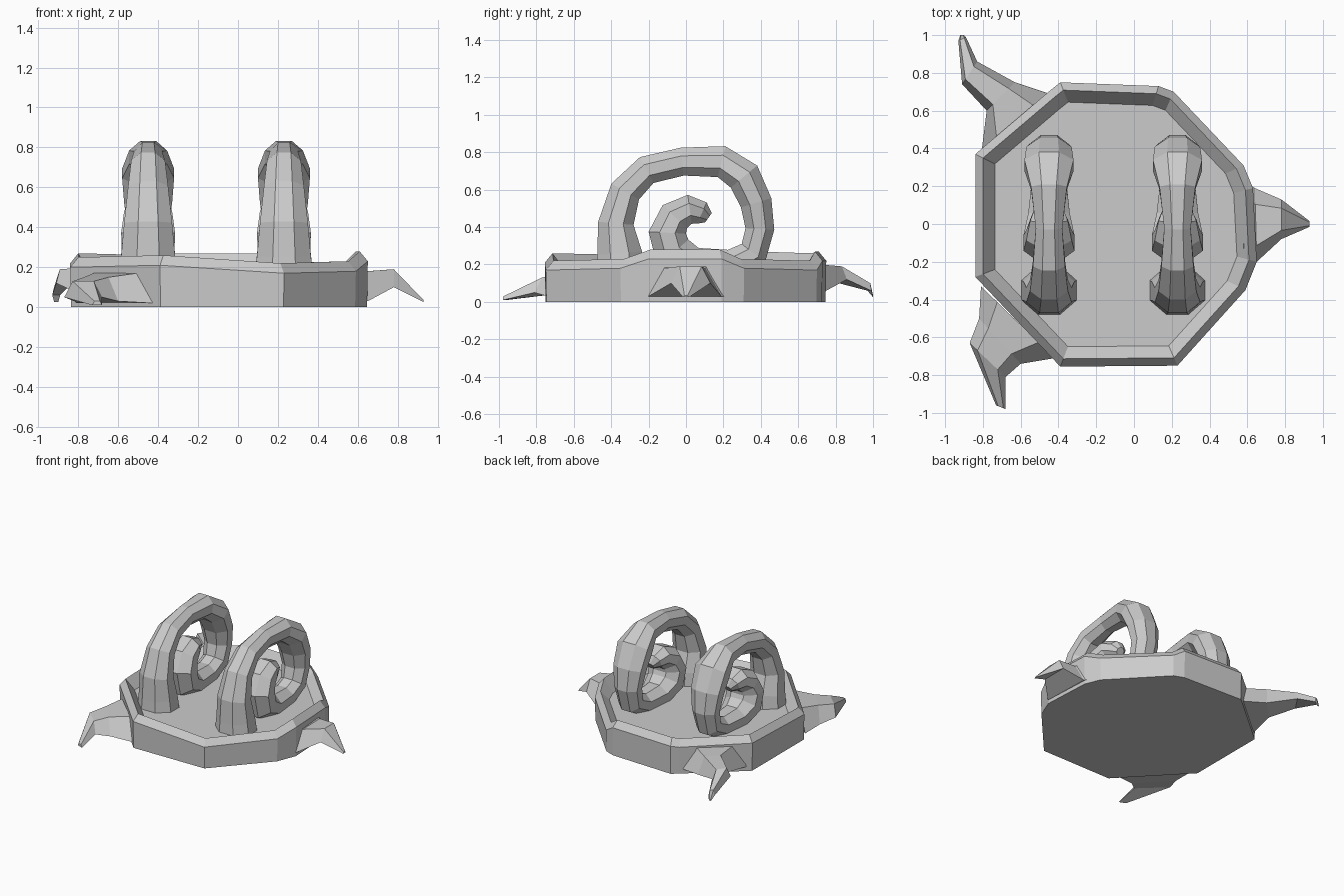
import bpy, bmesh, math
from mathutils import Vector

cube = bpy.data.objects.get("Cube")
if cube:
    bpy.data.objects.remove(cube, do_unlink=True)

stone = bpy.data.materials.new("stone_grey")
stone.use_nodes = True
GREY = (0.6, 0.6, 0.6, 1)
stone.diffuse_color = GREY
stone.node_tree.nodes["Principled BSDF"].inputs["Base Color"].default_value = GREY


def loft(name, rings):
    """Skin closed rings of points into a capped, flat shaded mesh."""
    bm = bmesh.new()
    loops = [[bm.verts.new(p) for p in ring] for ring in rings]
    n = len(loops[0])
    for a, b in zip(loops, loops[1:]):
        for i in range(n):
            j = (i + 1) % n
            bm.faces.new((a[i], a[j], b[j], b[i]))
    bm.faces.new(loops[0][::-1])
    bm.faces.new(loops[-1])
    bmesh.ops.recalc_face_normals(bm, faces=bm.faces)
    mesh = bpy.data.meshes.new(name)
    bm.to_mesh(mesh)
    bm.free()
    mesh.materials.append(stone)
    obj = bpy.data.objects.new(name, mesh)
    bpy.context.collection.objects.link(obj)
    return obj


# Tray: uneven octagonal outline (x, y, rim height) with a sunken floor
outline = [(-.84, -.28, .25), (-.39, -.755, .26), (.23, -.75, .22), (.59, -.35, .23),
           (.65, -.2, .28), (.63, .19, .28), (.58, .31, .23), (.21, .7, .22),
           (.13, .73, .27), (-.39, .75, .27), (-.44, .71, .26), (-.84, .37, .27)]
MID_X, FLOOR = -0.1, 0.17


def tray_ring(scale, height):
    return [(MID_X + (x - MID_X) * scale, y * scale, height(z)) for x, y, z in outline]


loft("tray", [tray_ring(.995, lambda z: 0),
              tray_ring(1, lambda z: z - .05),
              tray_ring(.945, lambda z: z),
              tray_ring(.86, lambda z: FLOOR)])


# Claw feet: stations of (edge a, edge b, low z, high z)
def claw(name, stations):
    rings = []
    for a, b, low, high in stations:
        a, b = Vector(a), Vector(b)
        inner_a, inner_b = a.lerp(b, .22), b.lerp(a, .22)
        rings.append([(*a, low), (*b, low), (*inner_b, high), (*inner_a, high)])
    loft(name, rings)


claw("left_claw", [((.58, -.23), (.58, .23), .03, .24),
                   ((.65, -.2), (.64, .19), .03, .18),
                   ((.78, -.08), (.78, .13), .1, .19),
                   ((.93, -.015), (.93, .015), .025, .035)])
claw("back_claw", [((-.42, .68), (-.81, .36), .03, .2),
                   ((-.63, .75), (-.78, .6), .06, .2),
                   ((-.83, .86), (-.91, .74), .12, .19),
                   ((-.89, .99), (-.93, .97), .06, .1),
                   ((-.9, 1), (-.92, 1), .025, .035)])
claw("front_claw", [((-.81, -.33), (-.42, -.71), .02, .17),
                    ((-.82, -.5), (-.6, -.74), .03, .15),
                    ((-.87, -.63), (-.68, -.81), .05, .13),
                    ((-.73, -.96), (-.68, -.98), .01, .03)])

# Curled horns: spiral path of (y, z, radius in the curl plane, half width)
spiral = [(-.35, .13, .13, .15), (-.355, .26, .12, .135), (-.375, .42, .095, .12),
          (-.325, .59, .085, .1), (-.21, .705, .078, .085), (-.02, .75, .075, .07),
          (.19, .75, .085, .095), (.31, .67, .092, .13), (.375, .53, .085, .12),
          (.395, .39, .077, .1), (.36, .26, .08, .09), (.24, .2, .08, .09),
          (.05, .2, .09, .11), (-.07, .26, .11, .13), (-.1, .37, .1, .135),
          (-.06, .455, .09, .12), (.02, .495, .078, .1), (.085, .475, .062, .07),
          (.12, .45, .03, .03)]
SIDES = 8


def horn(name, x):
    rings = []
    for i, (y, z, r, w) in enumerate(spiral):
        before, after = spiral[max(i - 1, 0)], spiral[min(i + 1, len(spiral) - 1)]
        t = Vector((after[0] - before[0], after[1] - before[1])).normalized()
        ring = []
        for k in range(SIDES):
            a = math.tau * (k + .5) / SIDES
            out = r * math.cos(a) / math.cos(math.pi / SIDES)
            ring.append((x + w * math.sin(a) / math.cos(math.pi / SIDES),
                         y - t.y * out, z + t.x * out))
        rings.append(ring)
    loft(name, rings)


horn("right_horn", -.45)
horn("left_horn", .23)
